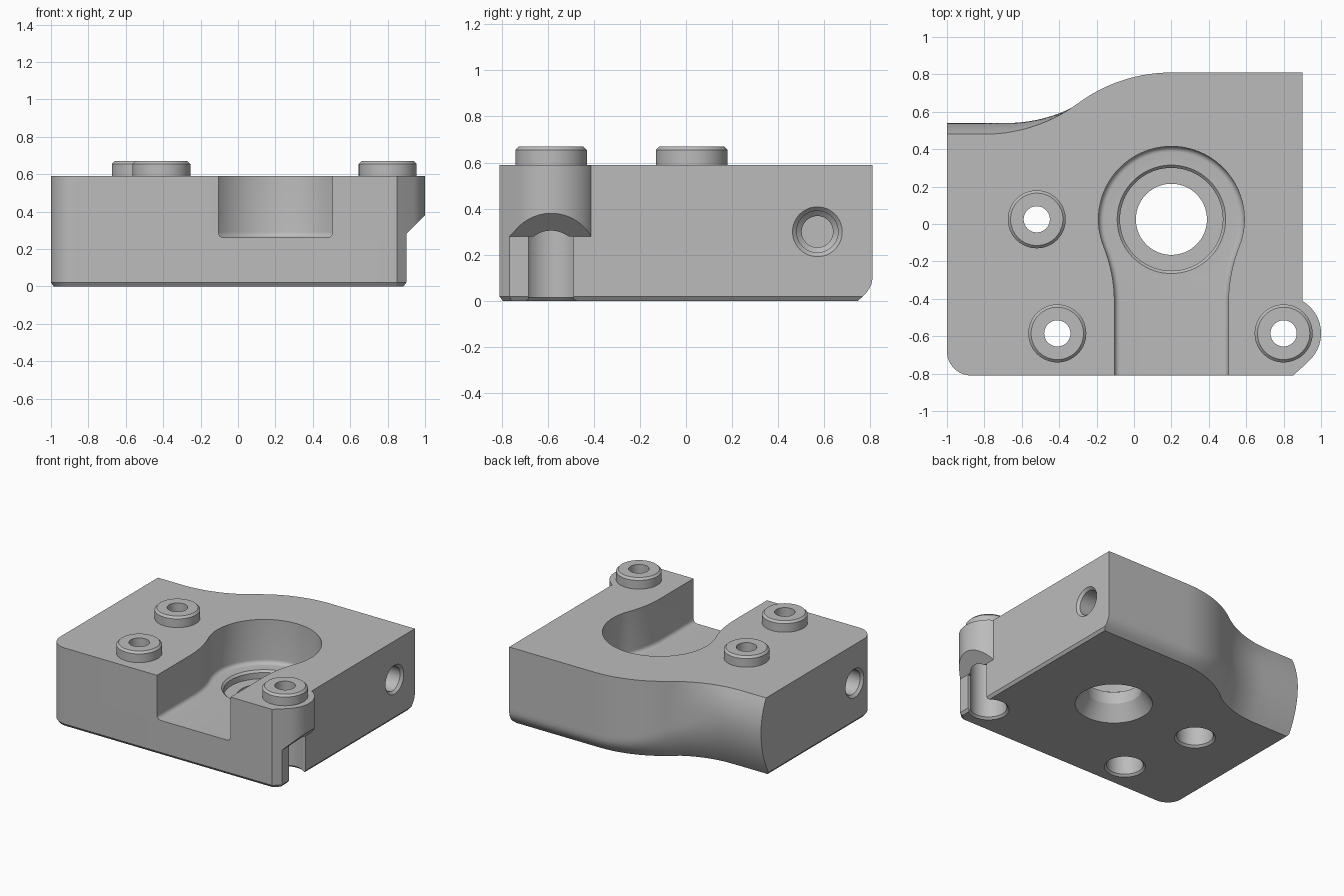
import bpy, bmesh, math
from mathutils import Matrix

cube = bpy.data.objects.get("Cube")
if cube:
    bpy.data.objects.remove(cube, do_unlink=True)

TOP = 0.59
BOLTS = [(-0.52, 0.025), (-0.41, -0.585), (0.80, -0.585)]
BORE = (0.2, 0.025)

metal = bpy.data.materials.new("machined_grey")
metal.use_nodes = True
metal.diffuse_color = (0.5, 0.5, 0.5, 1)
metal.node_tree.nodes["Principled BSDF"].inputs["Base Color"].default_value = (0.5, 0.5, 0.5, 1)


def finish(name, bm):
    bmesh.ops.recalc_face_normals(bm, faces=bm.faces)
    mesh = bpy.data.meshes.new(name)
    bm.to_mesh(mesh)
    bm.free()
    mesh.materials.append(metal)
    obj = bpy.data.objects.new(name, mesh)
    bpy.context.collection.objects.link(obj)
    return obj


def loft(name, rings):
    """Closed solid through rings of equal point count."""
    bm = bmesh.new()
    loops = [[bm.verts.new(p) for p in ring] for ring in rings]
    n = len(loops[0])
    for a, b in zip(loops, loops[1:]):
        for i in range(n):
            j = (i + 1) % n
            bm.faces.new((a[i], a[j], b[j], b[i]))
    bm.faces.new(loops[0][::-1])
    bm.faces.new(loops[-1])
    return finish(name, bm)


def arc(cx, cy, r, a0, a1, n):
    """Points along an arc, angles in degrees."""
    angles = [math.radians(a0 + (a1 - a0) * i / n) for i in range(n + 1)]
    return [(cx + r * math.cos(a), cy + r * math.sin(a)) for a in angles]


def lathe(name, profile, matrix, n=64):
    """Turned solid from (radius, height) pairs."""
    rings = [[matrix @ Matrix.Translation((x, y, h)).translation
              for x, y in arc(0, 0, r, 0, 360 - 360 / n, n - 1)] for r, h in profile]
    return loft(name, rings)


def at(x, y, z=0):
    return Matrix.Translation((x, y, z))


def combine(target, other, operation):
    mod = target.modifiers.new(operation.lower(), "BOOLEAN")
    mod.operation = operation
    mod.solver = "EXACT"
    mod.object = other
    other.hide_render = True
    bpy.context.view_layer.objects.active = target
    bpy.ops.object.modifier_apply(modifier=mod.name)
    bpy.data.objects.remove(other, do_unlink=True)


# Back wall: an S curve that bulges at its low end and rolls under the base
def s_curve(x, x0, y0, x1=0.2, y1=0.81):
    if x <= x0:
        return y0
    if x >= x1:
        return y1
    dx, dy = x1 - x0, y1 - y0
    r = (dx * dx + dy * dy) / (4 * dy)
    if x < (x0 + x1) / 2:
        return y0 + r - math.sqrt(r * r - (x - x0) ** 2)
    return y1 - r + math.sqrt(r * r - (x1 - x) ** 2)


def back_y(x, z):
    upper = s_curve(x, -0.8, 0.48)
    middle = max(upper, s_curve(x, -0.68, 0.54))
    w = (0.81 - upper) / 0.33
    knee = 0.1 + 0.25 * w
    if z < knee:
        return middle - (0.065 + 0.035 * w) * (1 - z / knee) ** 2
    if z > 0.35:
        return middle + (upper - middle) * ((z - 0.35) / (TOP - 0.35)) ** 2
    return middle


def body_ring(z):
    inset = 0.015 if z == 0 else 0
    left, right, front = -1 + inset, 0.9 - inset, -0.81 + inset
    pts = arc(-0.87, -0.68, 0.13 - inset, 180, 270, 12)
    pts += [(0.85 - inset / 2, front), (right, -0.7656 + inset / 2), (right, -0.41)]
    steps = 60
    for i in range(steps + 1):
        x = right + (left - right) * i / steps
        pts.append((x, back_y(x, z)))
    return [(x, y, z) for x, y in pts]


levels = [0, 0.02] + [0.04 + 0.03 * i for i in range(18)] + [TOP]
block = loft("valve_block", [body_ring(z) for z in levels])

# Overhanging corner lug with a sloped underside
corner = [(0.85, -0.5)] + [(0.85, -0.7), (0.9, -0.7656)]
corner += arc(0.8, -0.585, 0.2, -46, 60, 28)
lug = loft("corner_lug", [[(x, y, 0.28 + x - 0.9) for x, y in corner],
                          [(x, y, TOP) for x, y in corner]])
combine(block, lug, "UNION")

# Raised bolt bosses
for x, y in BOLTS:
    boss = lathe("bolt_boss", [(0.155, 0.5), (0.155, 0.655), (0.14, 0.67)], at(x, y))
    combine(block, boss, "UNION")


# Keyhole pocket, open at the front, with a filleted floor
def keyhole(d, z):
    r, half, rf = 0.39 - d, 0.305 - d, 0.8 + d
    dy = math.sqrt((r + rf) ** 2 - (half + rf) ** 2)
    ang = math.degrees(math.atan2(dy, half + rf))
    cx, cy = BORE
    pts = [(cx + half, -1)]
    pts += arc(cx + half + rf, cy - dy, rf, 180, 180 - ang, 14)
    pts += arc(cx, cy, r, -ang, 180 + ang, 60)[1:-1]
    pts += arc(cx - half - rf, cy - dy, rf, ang, 0, 14)
    pts.append((cx - half, -1))
    return [(x, y, z) for x, y in pts]


fillet = 0.03
rings = []
for i in range(7):
    a = math.radians(15 * i)
    rings.append(keyhole(fillet * (1 - math.sin(a)), 0.26 + fillet * (1 - math.cos(a))))
rings.append(keyhole(0, 0.8))
combine(block, loft("pocket_cutter", rings), "DIFFERENCE")

# Stepped main bore with a conical underside
bore = [(0.27, -0.01), (0.263, 0), (0.19, 0.11), (0.19, 0.2), (0.275, 0.2),
        (0.275, 0.245), (0.29, 0.26), (0.29, 0.3)]
combine(block, lathe("bore_cutter", bore, at(*BORE), 80), "DIFFERENCE")

# Counterbored bolt holes
hole = [(0.15, -0.01), (0.125, 0.015), (0.125, 0.45), (0.07, 0.45), (0.07, 0.8)]
for x, y in BOLTS:
    combine(block, lathe("bolt_cutter", hole, at(x, y), 48), "DIFFERENCE")

# Slot opening the corner bolt hole to the side
slot_half = 0.0975
ys = (-0.585 - slot_half, -0.585 + slot_half)
slot = [(0.85, ys[0]), (1.05, ys[0]), (1.05, ys[1]), (0.85, ys[1])]
combine(block, loft("slot_cutter", [[(x, y, z) for x, y in slot] for z in (-0.1, 0.28)]),
        "DIFFERENCE")

# Blind side ports
port = [(0.118, 0.01), (0.09, -0.018), (0.09, -0.25), (0.068, -0.27), (0.068, -0.3)]
for x, y, side in ((0.9, 0.57, 1), (-1, -0.57, -1)):
    turn = Matrix.Rotation(side * math.pi / 2, 4, "Y")
    combine(block, lathe("port_cutter", port, at(x, y, 0.3) @ turn, 48), "DIFFERENCE")

# Smooth curved walls, crisp machined edges
bpy.ops.object.select_all(action="DESELECT")
block.select_set(True)
bpy.context.view_layer.objects.active = block
bpy.ops.object.shade_smooth_by_angle(angle=math.radians(28))
